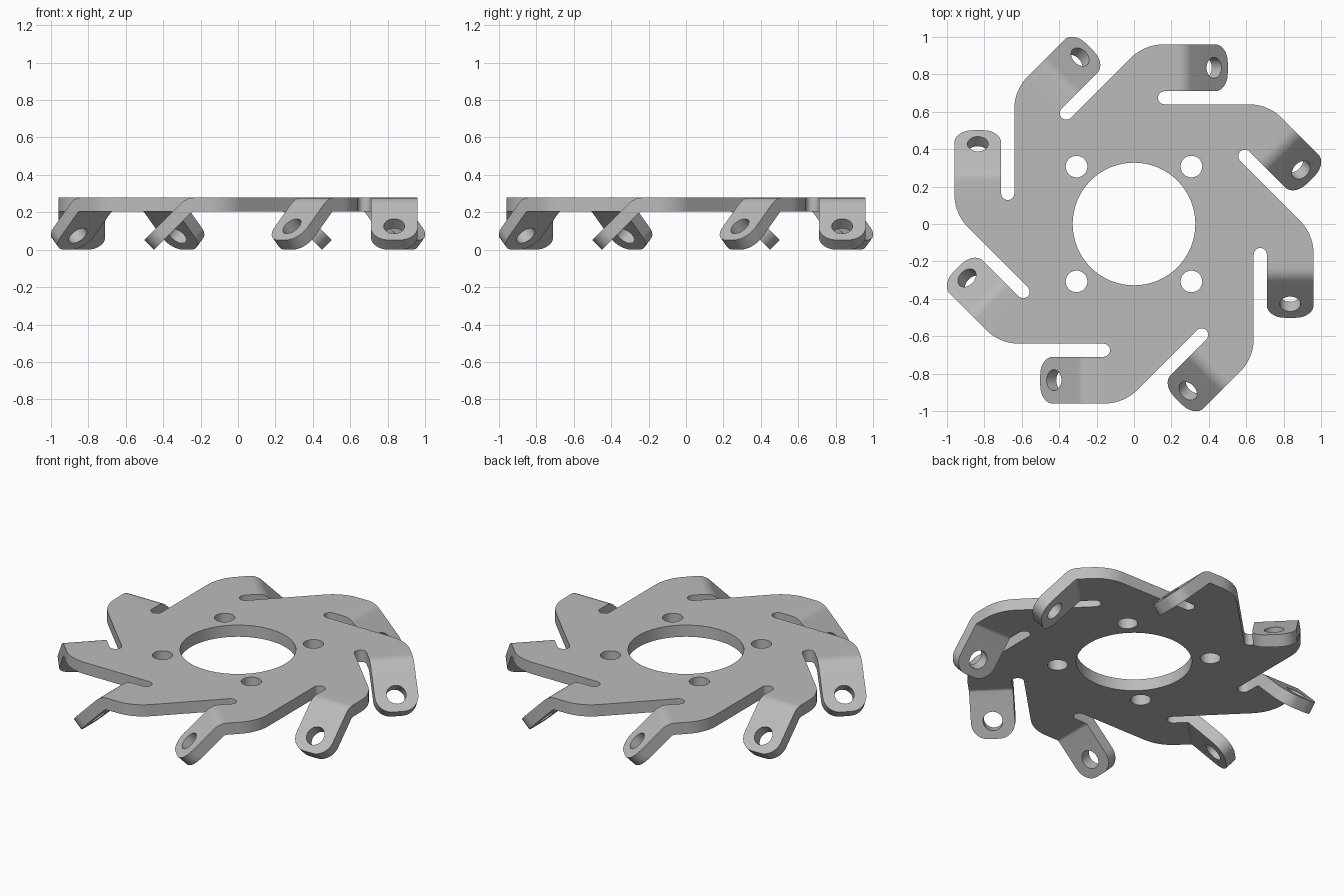
import bpy, bmesh, math
from mathutils import Matrix, Vector

if "Cube" in bpy.data.objects:
    bpy.data.objects.remove(bpy.data.objects["Cube"], do_unlink=True)

COUNT = 8                         # arms around the plate
TOP, THICK = 0.278, 0.073         # plate top height and sheet thickness
OUTER, INNER, SLOT = 0.96, 0.71, 0.64   # tab edges and slot wall
BEND_X, BEND_R, BEND_A = 0.234, 0.1, math.radians(45)
BEND_L = BEND_R * BEND_A
TIP_X = BEND_X + BEND_L + 0.278   # end of the unfolded tab
CORNER, FILLET = 0.095, 0.25


def arc(cx, cy, r, start, end, steps):
    angles = [math.radians(start + (end - start) * i / steps) for i in range(steps + 1)]
    return [Vector((cx + r * math.cos(a), cy + r * math.sin(a), 0)) for a in angles]


def circle(cx, cy, r, steps=32):
    return arc(cx, cy, r, 0, 360, steps)[:-1]


def sheet(loops):
    """Fill an outline with holes and thicken it downwards from z = 0."""
    bm = bmesh.new()
    for loop in loops:
        verts = [bm.verts.new(p) for p in loop]
        for a, b in zip(verts, verts[1:] + verts[:1]):
            bm.edges.new((a, b))
    bmesh.ops.triangle_fill(bm, edges=bm.edges[:], use_beauty=True)
    lower = bmesh.ops.extrude_face_region(bm, geom=bm.faces[:])["geom"]
    bmesh.ops.translate(bm, vec=(0, 0, -THICK),
                        verts=[v for v in lower if isinstance(v, bmesh.types.BMVert)])
    return bm


def bend(p):
    """Roll a flat point of the tab over the bend, then straight on."""
    u = p.x - BEND_X
    a = min(u / BEND_L, 1) * BEND_A
    s = max(u - BEND_L, 0)
    r = BEND_R + p.z
    return Vector((BEND_X + r * math.sin(a) + s * math.cos(a), p.y,
                   r * math.cos(a) - BEND_R - s * math.sin(a)))


# Slotted plate outline, one arm repeated around the centre
corner_x = SLOT * -math.sqrt(2) + OUTER
arm = arc(corner_x + FILLET * math.tan(math.pi / 8), OUTER - FILLET, FILLET, 135, 90, 10)
arm += [Vector((BEND_X, OUTER, 0)), Vector((BEND_X, INNER, 0))]
arm += arc(0.163, (INNER + SLOT) / 2, (INNER - SLOT) / 2, 90, 270, 12)
turns = [Matrix.Rotation(-math.tau * k / COUNT, 4, 'Z') for k in range(COUNT)]
outline = [t @ p for t in turns for p in arm]

# Centre bore and four bolt holes
holes = [circle(0, 0, 0.328, 64)]
holes += [circle(x, y, 0.058) for x in (-0.307, 0.307) for y in (-0.307, 0.307)]
plate = sheet([outline] + holes)

# Bent tab with rounded corners and a hole
tab_outline = [Vector((BEND_X, OUTER, 0))]
tab_outline += arc(TIP_X - CORNER, OUTER - CORNER, CORNER, 90, 0, 10)
tab_outline += arc(TIP_X - CORNER, INNER + CORNER, CORNER, 0, -90, 10)
tab_outline += [Vector((BEND_X, INNER, 0))]
tab = sheet([tab_outline, circle(TIP_X - 0.104, (OUTER + INNER) / 2, 0.056)])
for i in range(1, 9):
    bmesh.ops.bisect_plane(tab, geom=tab.verts[:] + tab.edges[:] + tab.faces[:],
                           plane_co=(BEND_X + BEND_L * i / 8, 0, 0), plane_no=(1, 0, 0))
for v in tab.verts:
    v.co = bend(v.co)
tab_mesh = bpy.data.meshes.new("tab")
tab.to_mesh(tab_mesh)
tab.free()

# Join the tabs to the plate and drop the walls inside the joints
for t in turns:
    first = len(plate.verts)
    plate.from_mesh(tab_mesh)
    plate.verts.ensure_lookup_table()
    bmesh.ops.transform(plate, matrix=t, verts=plate.verts[first:])
bpy.data.meshes.remove(tab_mesh)
bmesh.ops.remove_doubles(plate, verts=plate.verts[:], dist=0.0005)
walls = [f for f in plate.faces if all(len(e.link_faces) > 2 for e in f.edges)]
bmesh.ops.delete(plate, geom=walls, context='FACES_ONLY')
bmesh.ops.recalc_face_normals(plate, faces=plate.faces[:])
bmesh.ops.translate(plate, vec=(0, 0, TOP), verts=plate.verts[:])

mesh = bpy.data.meshes.new("slotted_plate")
plate.to_mesh(mesh)
plate.free()
obj = bpy.data.objects.new("slotted_plate", mesh)
bpy.context.collection.objects.link(obj)

# Plain grey metal
grey = bpy.data.materials.new("grey_metal")
grey.use_nodes = True
colour = (0.5, 0.5, 0.5, 1)
grey.diffuse_color = colour
grey.node_tree.nodes["Principled BSDF"].inputs["Base Color"].default_value = colour
mesh.materials.append(grey)

bpy.ops.object.select_all(action='DESELECT')
obj.select_set(True)
bpy.context.view_layer.objects.active = obj
bpy.ops.object.shade_smooth_by_angle(angle=math.radians(30))
